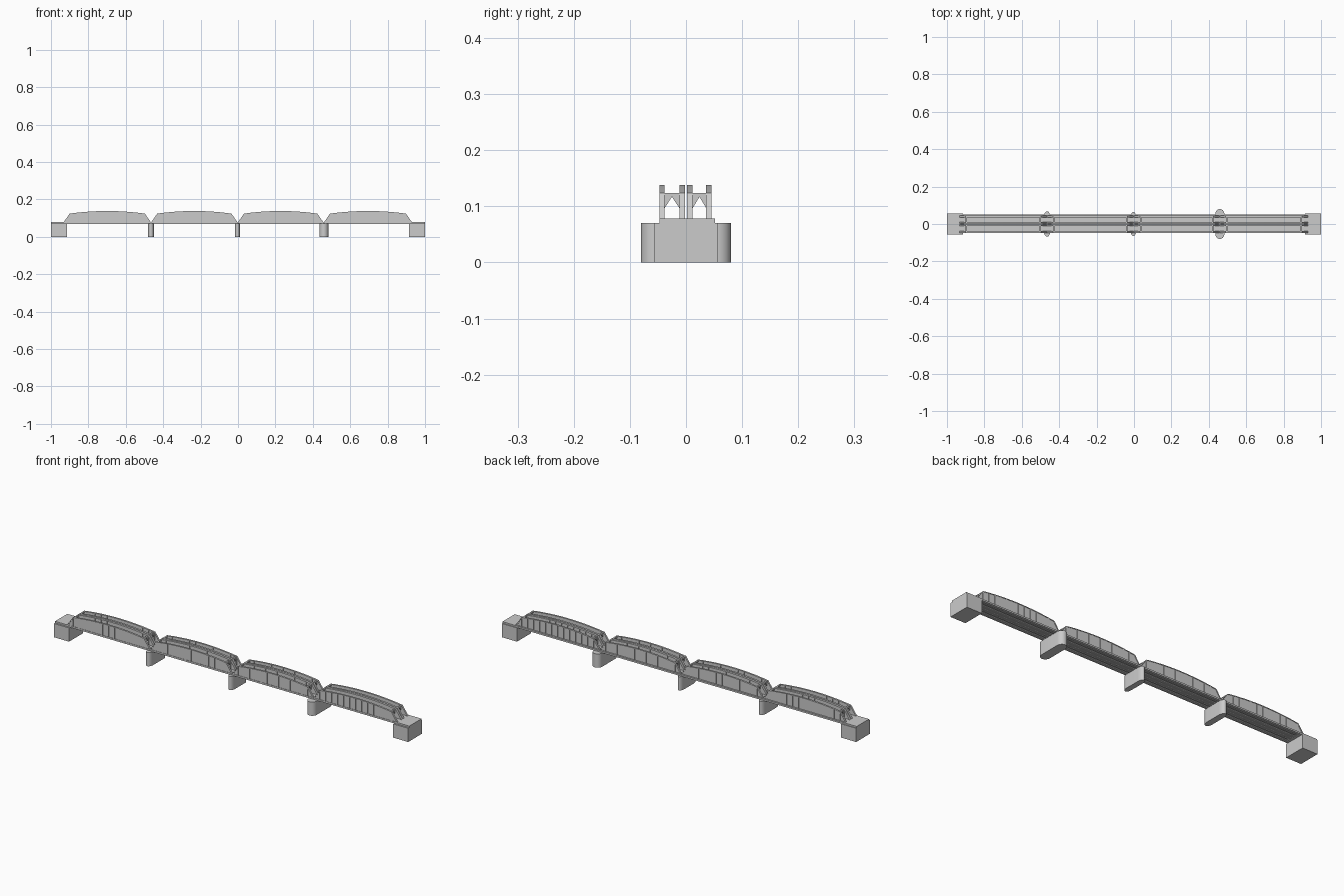
import bpy, bmesh, math

if "Cube" in bpy.data.objects:
    bpy.data.objects.remove(bpy.data.objects["Cube"])


def make_object(name, bm):
    bmesh.ops.recalc_face_normals(bm, faces=bm.faces)
    mesh = bpy.data.meshes.new(name)
    bm.to_mesh(mesh)
    bm.free()
    ob = bpy.data.objects.new(name, mesh)
    bpy.context.collection.objects.link(ob)
    return ob


def box(bm, x0, x1, y0, y1, z0, z1):
    vs = bmesh.ops.create_cube(bm, size=1)["verts"]
    for v in vs:
        v.co = ((x0 + x1) / 2 + v.co.x * (x1 - x0),
                (y0 + y1) / 2 + v.co.y * (y1 - y0),
                (z0 + z1) / 2 + v.co.z * (z1 - z0))


def prism(bm, pts, to3d, a, b):
    """Closed outline swept from a to b along the remaining axis."""
    lo = [bm.verts.new(to3d(p, a)) for p in pts]
    hi = [bm.verts.new(to3d(p, b)) for p in pts]
    bm.faces.new(lo)
    bm.faces.new(hi)
    n = len(pts)
    for i in range(n):
        bm.faces.new((lo[i], lo[(i + 1) % n], hi[(i + 1) % n], hi[i]))


def along_y(p, t): return (p[0], t, p[1])
def along_x(p, t): return (t, p[0], p[1])
def along_z(p, t): return (p[0], p[1], t)


BASE, DECK, SHOULDER, CROWN = 0.069, 0.078, 0.124, 0.138
SLOPE = 0.032
SPANS = [(-0.932, -0.466), (-0.464, -0.003), (0.0, 0.456), (0.46, 0.93)]
GIRDERS = [(-0.047, -0.038), (-0.012, -0.002), (0.002, 0.012), (0.036, 0.045)]
TRACKS = [(-0.038, -0.012), (0.012, 0.036)]


def top_z(x, x0, x1):
    t = (2 * x - x0 - x1) / (x1 - x0 - 2 * SLOPE)
    return CROWN - (CROWN - SHOULDER) * t * t


def girder(bm, x0, x1, y0, y1):
    # bow-topped web with sloping ends
    n = 12
    xs = [x0 + SLOPE + (x1 - x0 - 2 * SLOPE) * i / n for i in range(n + 1)]
    outer = [(x0, DECK)] + [(x, top_z(x, x0, x1)) for x in xs] + [(x1, DECK)]
    prism(bm, [(x0, BASE)] + outer + [(x1, BASE)], along_y, y0 + 0.002, y1 - 0.002)
    # top flange following the bow
    f = 0.003
    inner = [(x0 + 2 * f, DECK)]
    inner += [(min(max(x, x0 + SLOPE + f), x1 - SLOPE - f), z - f) for x, z in outer[1:-1]]
    inner += [(x1 - 2 * f, DECK)]
    for i in range(len(outer) - 1):
        prism(bm, [outer[i], outer[i + 1], inner[i + 1], inner[i]], along_y, y0, y1)
    # bottom flange and vertical stiffeners
    box(bm, x0, x1, y0, y1, BASE, BASE + 0.004)
    for x in xs:
        box(bm, x - 0.0015, x + 0.0015, y0 + 0.0004, y1 - 0.0004,
            BASE, top_z(x, x0, x1) - 0.002)


def portal(bm, x, y0, y1):
    # cross strut with two triangular knee braces
    w = 0.004
    ym = (y0 + y1) / 2
    box(bm, x - w, x + w, y0 - 0.006, y1 + 0.006, 0.117, 0.1235)
    prism(bm, [(y0, 0.117), (ym, 0.117), (y0, 0.097)], along_x, x - w / 2, x + w / 2)
    prism(bm, [(y1, 0.117), (ym, 0.117), (y1, 0.097)], along_x, x - w / 2, x + w / 2)


# girders and portals of the four spans
for i, (x0, x1) in enumerate(SPANS):
    bm = bmesh.new()
    for y0, y1 in GIRDERS:
        girder(bm, x0, x1, y0, y1)
    make_object(f"span_girders_{i + 1}", bm)
    bm = bmesh.new()
    for y0, y1 in TRACKS:
        for x in (x0 + SLOPE + 0.004, x1 - SLOPE - 0.004):
            portal(bm, x, y0, y1)
    make_object(f"span_portals_{i + 1}", bm)

# deck slab with stringers below and a side walkway
bm = bmesh.new()
box(bm, -1, 1, -0.047, 0.052, 0.073, 0.0775)
for y0, y1 in TRACKS:
    ym = (y0 + y1) / 2
    for y in (ym - 0.007, ym + 0.007):
        box(bm, -0.93, 0.93, y - 0.0015, y + 0.0015, BASE, 0.074)
box(bm, -0.93, 0.93, 0.050, 0.052, BASE, 0.074)
make_object("deck", bm)

# end abutments, slightly tapered on the inner side
for name, s in (("abutment_left", -1), ("abutment_right", 1)):
    bm = bmesh.new()
    box(bm, min(s, s * 0.915), max(s, s * 0.915), -0.056, 0.056, 0, 0.07)
    prism(bm, [(s, -0.047), (s * 0.915, -0.047), (s * 0.9, -0.04), (s * 0.9, 0.044),
               (s * 0.915, 0.052), (s, 0.052)], along_z, BASE, DECK)
    make_object(name, bm)

# river piers with rounded cutwaters
for i, (px, hw, hl) in enumerate([(-0.465, 0.016, 0.068), (-0.003, 0.014, 0.064),
                                  (0.459, 0.024, 0.08)]):
    bm = bmesh.new()
    straight = hl - 0.026
    pts = []
    for k in range(17):
        a = math.pi * k / 16
        pts.append((px + hw * math.cos(a), straight + 0.026 * math.sin(a)))
    pts += [(2 * px - x, -y) for x, y in pts]
    prism(bm, pts, along_z, 0, 0.07)
    ob = make_object(f"pier_{i + 1}", bm)
    bpy.context.view_layer.objects.active = ob
    ob.select_set(True)
    bpy.ops.object.shade_smooth_by_angle(angle=math.radians(35))
    ob.select_set(False)
